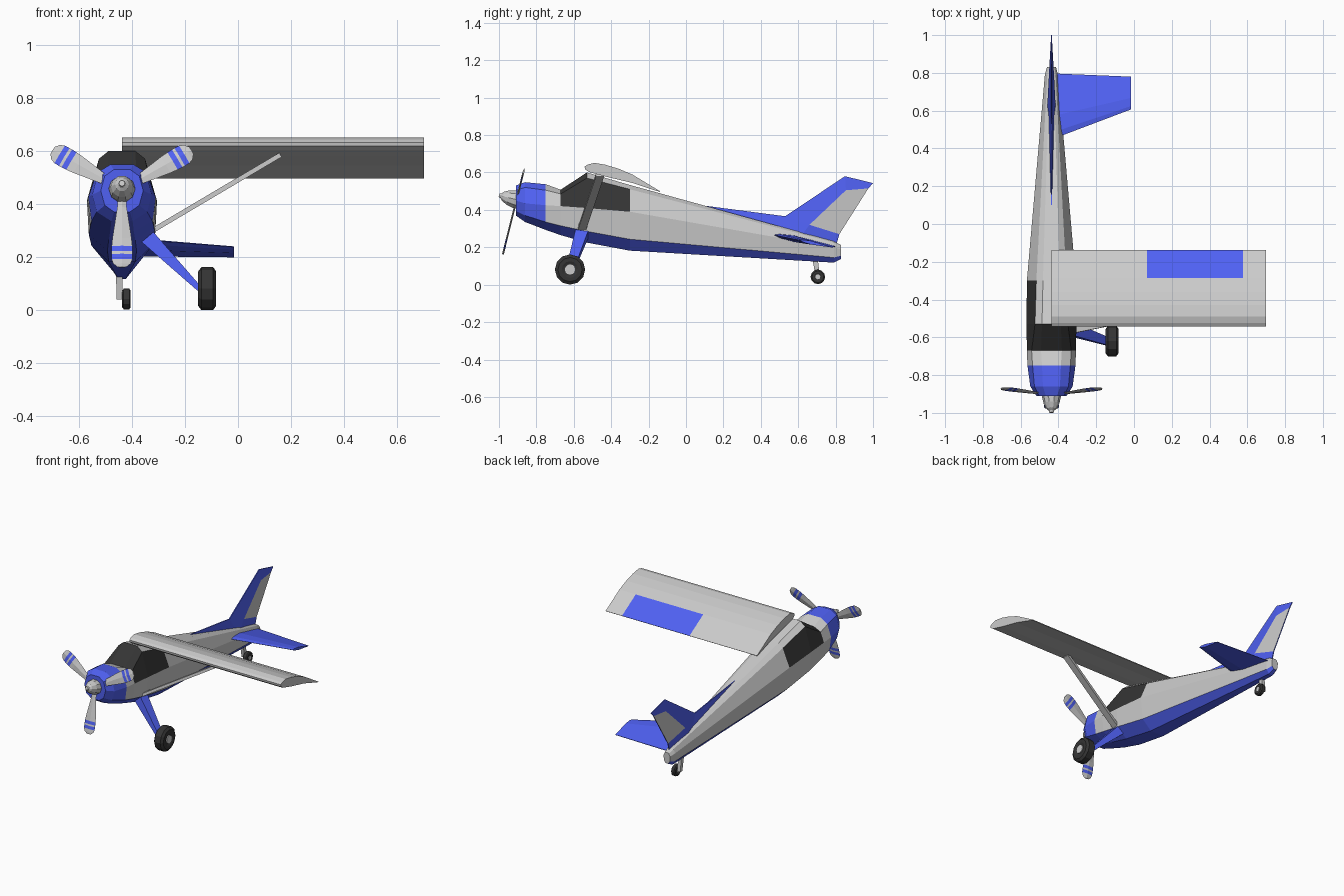
import bpy, bmesh
from math import sin, cos, pi, radians
from mathutils import Vector, Matrix

if "Cube" in bpy.data.objects:
    bpy.data.objects.remove(bpy.data.objects["Cube"])

CX = -0.437  # fuselage centre line


def material(name, rgb):
    m = bpy.data.materials.new(name)
    m.diffuse_color = (*rgb, 1)
    m.use_nodes = True
    m.node_tree.nodes["Principled BSDF"].inputs["Base Color"].default_value = m.diffuse_color
    return m


GREY = material("light_grey", (0.8, 0.8, 0.8))
BLUE = material("blue", (0.08, 0.12, 0.9))
DARK = material("dark", (0.035, 0.035, 0.035))
MATS = [GREY, BLUE, DARK]


def build(name, verts, faces, paint):
    """Mesh from verts and faces; paint lists one material index per face."""
    me = bpy.data.meshes.new(name)
    me.from_pydata([tuple(v) for v in verts], [], faces)
    for m in MATS:
        me.materials.append(m)
    for p, i in zip(me.polygons, paint):
        p.material_index = i
    bm = bmesh.new()
    bm.from_mesh(me)
    bmesh.ops.recalc_face_normals(bm, faces=bm.faces)
    bm.to_mesh(me)
    bm.free()
    ob = bpy.data.objects.new(name, me)
    bpy.context.collection.objects.link(ob)
    return ob


def loft(name, rings, color=lambda seg, side: 0, caps=(0, 0)):
    """Skin equal closed rings; color(segment, side) picks the material."""
    n = len(rings[0])
    verts = [v for r in rings for v in r]
    faces, paint = [], []
    for s in range(len(rings) - 1):
        for k in range(n):
            a, b = s * n + k, s * n + (k + 1) % n
            faces.append((a, b, b + n, a + n))
            paint.append(color(s, k))
    faces += [tuple(range(n)), tuple(range(len(verts) - n, len(verts)))]
    return build(name, verts, faces, paint + list(caps))


def lathe(name, profile, matrix, n=12, mat=0):
    """Turn (distance, radius) points round the local x axis."""
    rings = [[matrix @ Vector((d, r * cos(2 * pi * k / n), r * sin(2 * pi * k / n)))
              for k in range(n)] for d, r in profile]
    return loft(name, rings, lambda s, k: mat, (mat, mat))


def beam(name, ends, mat=0):
    """Flat bar; each end is (point, half width along y, half thickness)."""
    d = Vector(ends[1][0]) - Vector(ends[0][0])
    t = d.cross(Vector((0, 1, 0))).normalized()
    rings = [[Vector(p) + Vector((0, w * i, 0)) + t * h * j
              for i, j in ((-1, -1), (1, -1), (1, 1), (-1, 1))] for p, w, h in ends]
    return loft(name, rings, lambda s, k: mat, (mat, mat))


# Fuselage: station y, then half-width / height pairs from roof to keel
stations = [
    (-0.91, .03, .53, .065, .505, .08, .45, .065, .395, .03, .37),
    (-0.86, .045, .548, .09, .52, .112, .435, .095, .37, .04, .335),
    (-0.75, .05, .537, .10, .505, .127, .425, .115, .335, .045, .293),
    (-0.67, .055, .508, .105, .485, .13, .42, .12, .315, .05, .265),
    (-0.53, .05, .60, .087, .57, .132, .41, .125, .285, .055, .225),
    (-0.30, .045, .533, .08, .51, .13, .39, .115, .243, .05, .182),
    (0.79, .012, .232, .022, .225, .035, .20, .033, .145, .015, .118),
    (0.83, .008, .212, .015, .208, .024, .19, .022, .155, .01, .138),
]
rings = []
for y, *p in stations:
    half = list(zip(p[::2], p[1::2]))
    rings.append([(CX + w, y, z) for w, z in half] +
                 [(CX - w, y, z) for w, z in reversed(half)])


def hull_color(seg, side):
    row = min(side, 8 - side) if side < 9 else -1  # -1 is the roof strip
    if seg < 2 or row >= 3:
        return 1
    if (seg == 3 and row <= 1) or (seg == 4 and row == 1):
        return 2
    return 0


loft("fuselage", rings, hull_color, (1, 0))

# Wing with a blue flap panel on top
airfoil = [(-.542, .632), (-.525, .642), (-.49, .651), (-.43, .641), (-.36, .62),
           (-.285, .588), (-.137, .499), (-.14, .496), (-.29, .545),
           (-.43, .578), (-.52, .603), (-.54, .618)]
loft("wing", [[(x, y, z) for y, z in airfoil] for x in (CX, .07, .577, .70)],
     lambda s, k: int(s == 1 and k == 5))

# Stabilizer
tail = []
for x, y0, z0, y1, z1, h in ((-.43, .45, .27, .797, .205, .018), (-.015, .607, .238, .78, .2, .01)):
    tail.append([(x, y0 + (y1 - y0) * f, z0 + (z1 - z0) * f + h * s)
                 for f, s in ((0, 0), (.1, .6), (.35, 1), (1, .1), (1, -.1), (.35, -1), (.1, -.6))])
loft("stabilizer", tail, lambda s, k: 1, (1, 1))

# Fin with grey rudder: side points (y, z, half thickness), mirrored
fin = [(.08, .425, .002), (.53, .366, .003), (.85, .58, .003), (1.0, .543, .002),
       (.975, .515, .003), (.82, .27, .003), (.80, .20, .003), (.60, .24, .022),
       (.66, .32, .02), (.855, .505, .01)]
side = [(0, 1, 7), (1, 8, 7), (1, 2, 9, 8), (2, 3, 4, 9), (8, 9, 4, 5), (7, 8, 5, 6)]
rim = [(i, (i + 1) % 8, (i + 1) % 8 + 10, i + 10) for i in range(8)]
build("fin", [(CX + s * t, y, z) for s in (1, -1) for y, z, t in fin],
      side + [tuple(i + 10 for i in f) for f in side] + rim,
      [1, 1, 1, 1, 0, 1] * 2 + [1] * 8)

# Propeller, tilted upward
hub = Matrix.Translation((CX, -.906, .455)) @ Matrix.Rotation(radians(-14), 4, 'X')
blade = [(.02, .014), (.07, .018), (.19, .036), (.22, .039), (.24, .04),
         (.251, .04), (.271, .039), (.288, .033), (.302, .016)]
for i in range(3):
    m = hub @ Matrix.Rotation(i * 2 * pi / 3, 4, 'Y')
    loft("propeller_blade_%d" % (i + 1),
         [[m @ Vector((a * w, b * .005, -r)) for a, b in ((-1, 0), (0, -1), (1, 0), (0, 1))]
          for r, w in blade], lambda s, k: int(s in (3, 5)))
lathe("spinner", [(-.03, .048), (.01, .05), (.045, .042), (.075, .026), (.085, .014), (.096, .011)],
      hub @ Matrix.Rotation(-pi / 2, 4, 'Z'), 10)

# Wing strut and landing gear leg
beam("wing_strut", [((-.33, -.558, .295), .022, .009), ((.16, -.46, .585), .022, .009)])
beam("gear_leg", [((-.35, -.552, .285), .036, .03), ((-.145, -.62, .08), .022, .01)], 1)
beam("tail_wheel_fork", [((-.447, .69, .14), .014, .012), ((-.447, .705, .04), .012, .011)])


# Wheels: chamfered tyre with a grey hub
def wheel(name, at, r, h):
    m = Matrix.Translation(at)
    prof = [(-.85 * h, .4 * r), (-h, .55 * r), (-h, .8 * r), (-.65 * h, r)]
    lathe(name + "_tyre", prof + [(-d, q) for d, q in reversed(prof)], m, 12, 2)
    lathe(name + "_hub", [(-h, .34 * r), (h, .34 * r)], m, 12)


wheel("main_wheel", (-.116, -.62, .081), .081, .034)
wheel("tail_wheel", (-.42, .705, .042), .039, .016)
